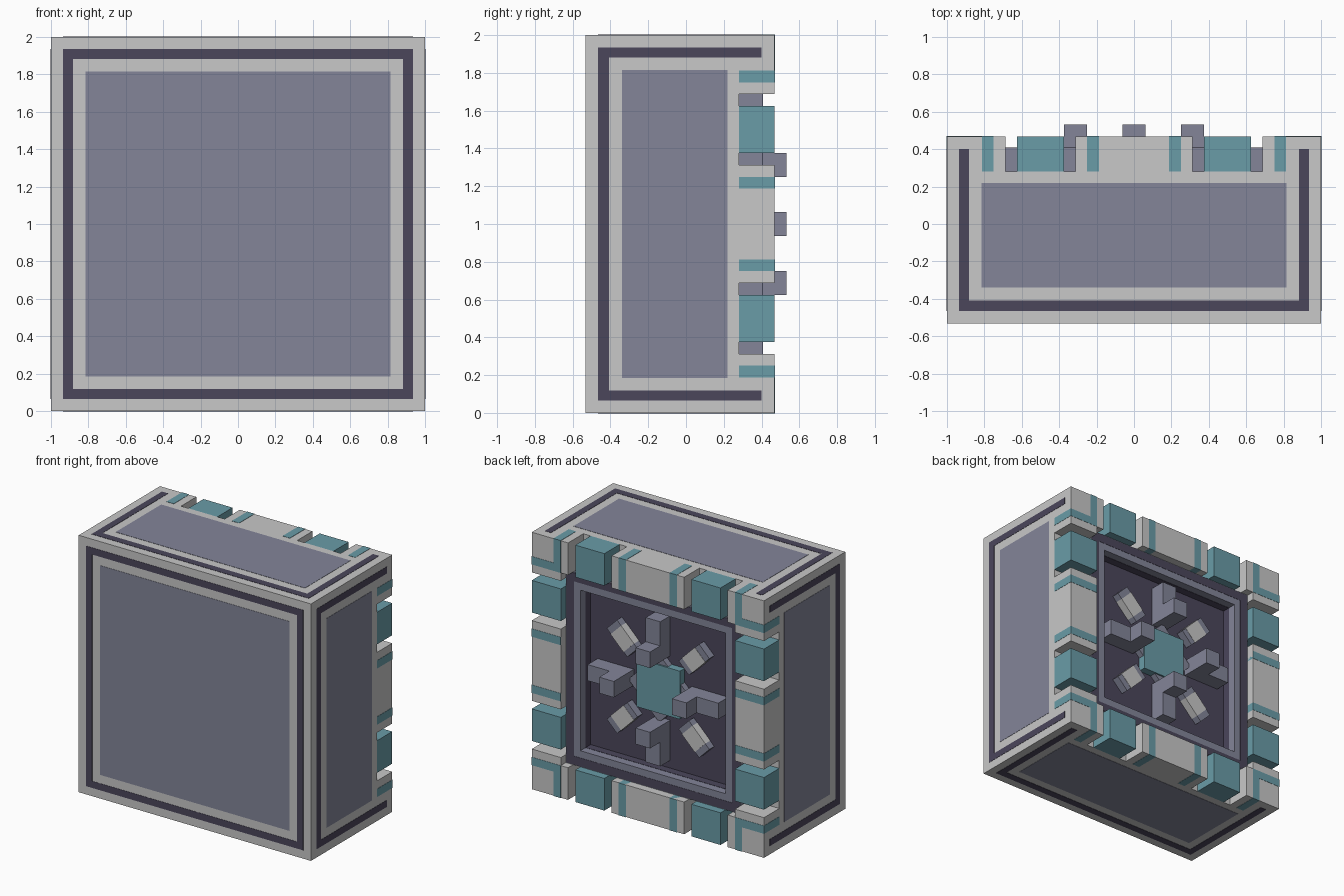
import bpy, bmesh, math
from mathutils import Matrix, Vector

if "Cube" in bpy.data.objects:
    bpy.data.objects.remove(bpy.data.objects["Cube"])

P = 1 / 16          # modelling unit
E = 0.002           # plate thickness
FRONT, BASE, FRAME, RIM, TIP = -8.5 * P, 4.5 * P, 6.5 * P, 7.5 * P, 8.5 * P


def material(name, rgb):
    m = bpy.data.materials.new(name)
    m.diffuse_color = (*rgb, 1)
    m.use_nodes = True
    m.node_tree.nodes["Principled BSDF"].inputs["Base Color"].default_value = m.diffuse_color
    return m


GREY = material("light grey", (0.58, 0.58, 0.58))
SLATE = material("slate", (0.227, 0.235, 0.318))
DARK = material("dark violet", (0.07, 0.061, 0.105))
TEAL = material("teal", (0.144, 0.332, 0.390))


def part(name, boxes, mat, turns=(0,)):
    """Boxes (x0, x1, y0, y1, z0, z1) around the centre, repeated at angles about the y axis."""
    bm = bmesh.new()
    for angle in turns:
        turn = Matrix.Translation((0, 0, 1)) @ Matrix.Rotation(math.radians(angle), 4, 'Y')
        for x0, x1, y0, y1, z0, z1 in boxes:
            size = Matrix.Diagonal((x1 - x0, y1 - y0, z1 - z0, 1))
            mid = Matrix.Translation(Vector((x0 + x1, y0 + y1, z0 + z1)) / 2)
            bmesh.ops.create_cube(bm, size=1, matrix=turn @ mid @ size)
    me = bpy.data.meshes.new(name)
    bm.to_mesh(me)
    bm.free()
    me.materials.append(mat)
    ob = bpy.data.objects.new(name, me)
    bpy.context.collection.objects.link(ob)
    return ob


SIDES = (0, 90, 180, 270)
DIAGONALS = (45, 135, 225, 315)

# Main body
part("body", [(-1, 1, FRONT, BASE, -1, 1)], GREY)

# Front panel and its dark outline
part("front_panel", [(-.815, .815, FRONT - E, FRONT + E, -.815, .815)], SLATE)
part("front_outline", [(-.935, .935, FRONT - E, FRONT + E, .882, .935)], DARK, SIDES)

# Panels and outlines on the four sides
part("side_panels", [(-.815, .815, -.34, .22, 1 - E, 1 + E)], SLATE, SIDES)
part("side_outlines", [(-.935, .935, -.465, -.408, 1 - E, 1 + E),
                       (-.935, -.882, -.408, BASE, 1 - E, 1 + E),
                       (.882, .935, -.408, BASE, 1 - E, 1 + E),
                       (-.935, -.882, BASE, .40, 1 - E, 1 + E),
                       (.882, .935, BASE, .40, 1 - E, 1 + E)], DARK, SIDES)

# Notched rim round the back
part("rim_blocks", [(-5 * P, 5 * P, BASE, RIM, 12 * P, 1),
                    (11 * P, 1, BASE, RIM, 12 * P, 1),
                    (-12 * P, -11 * P, BASE, RIM, 12 * P, 1)], GREY, SIDES)
part("rim_teeth", [(s * 8 * P - 2 * P, s * 8 * P + 2 * P, BASE, RIM, 12 * P, 1)
                   for s in (-1, 1)], TEAL, SIDES)
part("rim_stripes", [(s * c - P / 2, s * c + P / 2, BASE, RIM + E, 12 * P, 1 + E)
                     for s in (-1, 1) for c in (3.5 * P, 12.5 * P)], TEAL, SIDES)

# Raised square frame, its dark border and the dark recess
part("back_frame", [(-12 * P, 10 * P, BASE, FRAME, 10 * P, 12 * P)], SLATE, SIDES)
part("frame_border", [(-.745, .745, FRAME - E, FRAME + E, .68, .745)], DARK, SIDES)
part("recess_floor", [(-10 * P, 10 * P, BASE - E, BASE + E, -10 * P, 10 * P)], DARK)
part("recess_liner", [(-10 * P, 10 * P, BASE, BASE + P, 10 * P - E, 10 * P + E)], DARK, SIDES)

# Central hub: teal square over a turned slate square
part("hub_base", [(-3 * P, 3 * P, BASE, BASE + .8 * P, -3 * P, 3 * P)], SLATE, (45,))
part("hub", [(-3 * P, 3 * P, BASE, BASE + P, -3 * P, 3 * P)], TEAL)

# Four stepped arms around the hub
part("arms", [(-P, P, BASE, FRAME, 6 * P, 9 * P),
              (-P, P, BASE, TIP, 4 * P, 6 * P)], SLATE, SIDES)

# Diagonal lugs with a light middle band
part("lugs", [(-P, P, BASE, BASE + P, 5 * P, 9 * P)], SLATE, DIAGONALS)
part("lug_bands", [(-P - E, P + E, BASE, BASE + P + E, 5.7 * P, 8.2 * P)], GREY, DIAGONALS)
